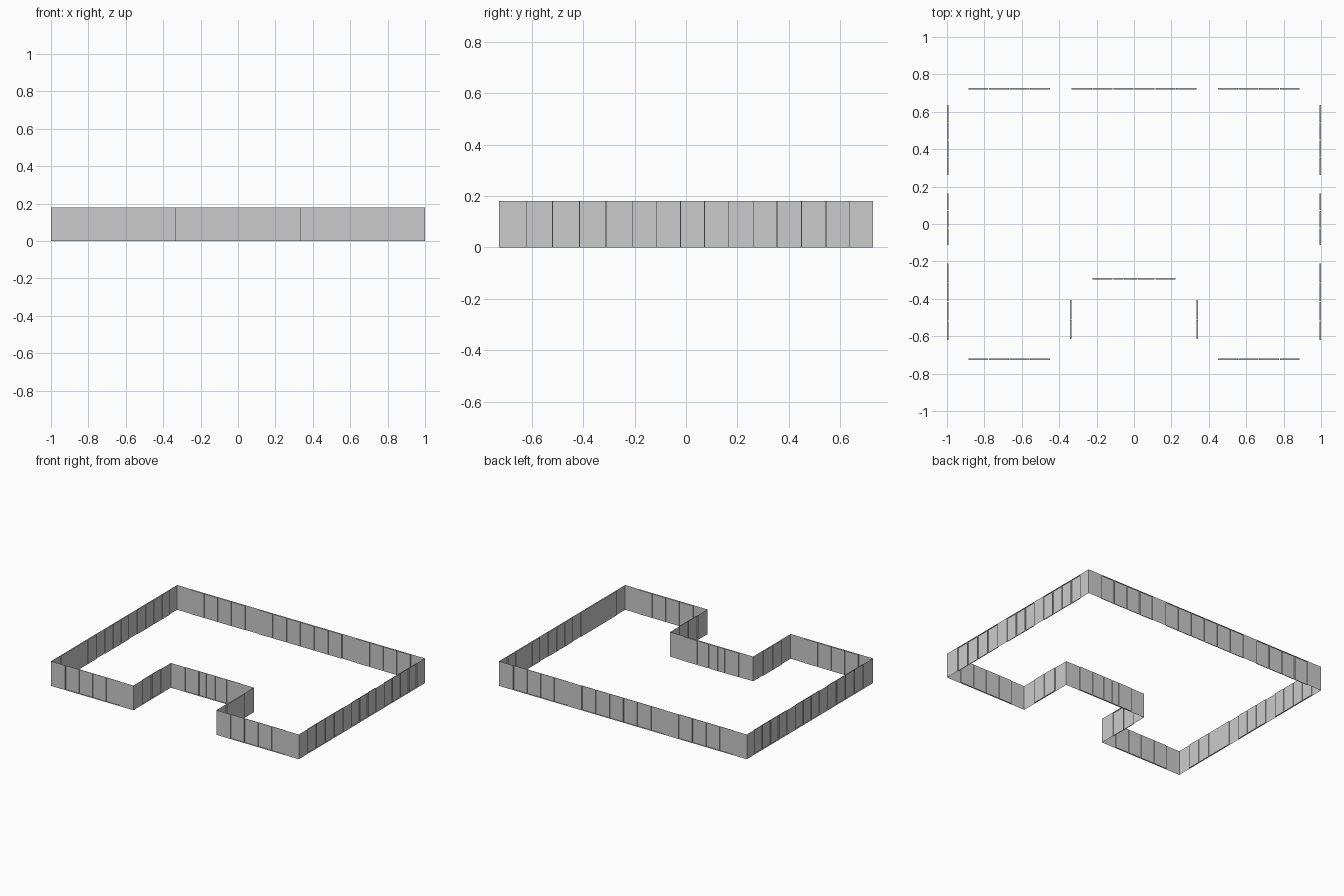
import bpy, bmesh
from mathutils import Vector

if "Cube" in bpy.data.objects:
    bpy.data.objects.remove(bpy.data.objects["Cube"])

H, D, FRAME, DEPTH = 0.18, 0.727, 0.003, 0.007
NW, NY = 0.335, -0.296      # notch half width and notch back wall


def spread(a, b, n):
    return [a + (b - a) * i / n for i in range(n + 1)]


def wall(name, axis, fixed, start, end, groups):
    """Vertical wall along axis; groups are runs of panel boundaries that get recessed."""
    sign = 1 if end > start else -1
    cuts = sorted({start, end, *[c for g in groups for c in g]}, reverse=sign < 0)
    runs = [(min(a, b), max(a, b)) for g in groups for a, b in zip(g, g[1:])]
    bm = bmesh.new()

    def column(t):
        x, y = (t, fixed) if axis == 'x' else (fixed, t)
        return bm.verts.new((x, y, 0)), bm.verts.new((x, y, H))

    cols = [column(t) for t in cuts]
    panels = []
    for i, (a, b) in enumerate(zip(cols, cols[1:])):
        f = bm.faces.new((a[0], b[0], b[1], a[1]))
        if (min(cuts[i:i + 2]), max(cuts[i:i + 2])) in runs:
            panels.append(f)
    bm.normal_update()
    inward = Vector((0, sign, 0)) if axis == 'x' else Vector((-sign, 0, 0))
    # framed panels, pushed towards the inside of the building
    bmesh.ops.inset_individual(bm, faces=panels, thickness=FRAME, depth=0)
    recessed = bmesh.ops.extrude_discrete_faces(bm, faces=panels)['faces']
    verts = list({v for f in recessed for v in f.verts})
    bmesh.ops.translate(bm, verts=verts, vec=inward * DEPTH)
    mesh = bpy.data.meshes.new(name)
    bm.to_mesh(mesh)
    bm.free()
    bpy.context.collection.objects.link(bpy.data.objects.new(name, mesh))


wing_l, wing_r = spread(-0.888, -0.447, 4), spread(0.447, 0.888, 4)
side = [spread(-0.622, -0.208, 4), spread(-0.115, 0.166, 3), spread(0.26, 0.638, 4)]
notch_side = [spread(-0.618, -0.405, 2)]

# long walls
wall("back_wall", 'x', D, 1, -1, [wing_l, spread(-0.335, 0.335, 6), wing_r])
wall("right_wall", 'y', 1, -D, D, side)
wall("left_wall", 'y', -1, D, -D, side)

# front wings
wall("front_left_wall", 'x', -D, -1, -NW, [wing_l])
wall("front_right_wall", 'x', -D, NW, 1, [wing_r])

# entrance notch
wall("notch_left_wall", 'y', -NW, -D, NY, notch_side)
wall("notch_back_wall", 'x', NY, -NW, NW, [[-0.223, -0.112, -0.055, 0.02, 0.112, 0.223]])
wall("notch_right_wall", 'y', NW, NY, -D, notch_side)
